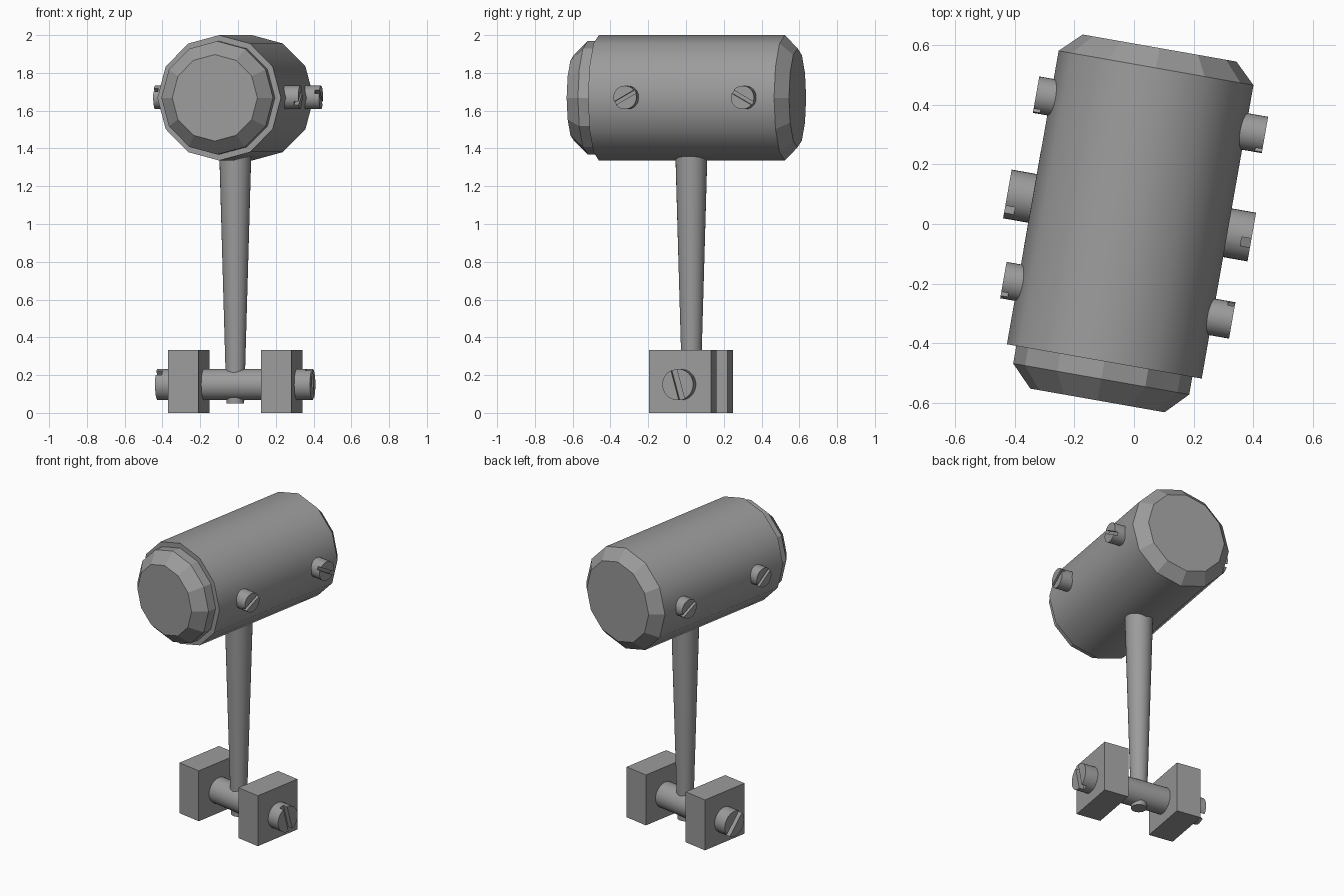
import bpy, bmesh
from math import radians, sin, cos, pi
from mathutils import Matrix

if "Cube" in bpy.data.objects:
    bpy.data.objects.remove(bpy.data.objects["Cube"])

# Whole model is turned slightly
TURN = Matrix.Translation((0.003, 0, 0)) @ Matrix.Rotation(radians(-10), 4, 'Z')
CU, CV = -0.022, 0.025                         # local centre of handle and axle

GREY = bpy.data.materials.new("dark_grey")
GREY.diffuse_color = (0.33, 0.33, 0.33, 1)
GREY.use_nodes = True
GREY.node_tree.nodes["Principled BSDF"].inputs["Base Color"].default_value = GREY.diffuse_color


def add(name, bm, local=Matrix()):
    bmesh.ops.recalc_face_normals(bm, faces=bm.faces[:])
    me = bpy.data.meshes.new(name)
    bm.to_mesh(me)
    bm.free()
    me.transform(TURN @ local)
    me.materials.append(GREY)
    ob = bpy.data.objects.new(name, me)
    bpy.context.collection.objects.link(ob)
    return ob


def lathe(name, profile, sides, local, smooth=()):
    """Solid of (radius, height) rings round local z; listed bands are smooth."""
    bm = bmesh.new()
    rings = [[bm.verts.new((r * cos(2 * pi * i / sides), r * sin(2 * pi * i / sides), h))
              for i in range(sides)] for r, h in profile]
    for k in range(len(rings) - 1):
        a, b = rings[k], rings[k + 1]
        for i in range(sides):
            j = (i + 1) % sides
            bm.faces.new((a[i], a[j], b[j], b[i])).smooth = k in smooth
    bm.faces.new(rings[0])
    bm.faces.new(rings[-1])
    for e in bm.edges:
        e.smooth = len(e.link_faces) == 2 and all(f.smooth for f in e.link_faces)
    return add(name, bm, local)


def box(name, size, local):
    bm = bmesh.new()
    bmesh.ops.create_cube(bm, size=1, matrix=Matrix.Diagonal((*size, 1)))
    return add(name, bm, local)


def slotted_bolt(name, r, u0, u1, v, z, tilt0, tilt1, width, depth):
    """Bolt along local x with a screwdriver slot in each end."""
    turn = Matrix.Rotation(pi / 2, 4, 'Y')
    bolt = lathe(name, [(r, u0), (r, u1)], 32, Matrix.Translation((0, v, z)) @ turn, (0,))
    for u, tilt in ((u0, tilt0), (u1, tilt1)):
        cutter = box(name + "_slot_cutter", (2 * depth, width, 4 * r),
                     Matrix.Translation((u, v, z)) @ Matrix.Rotation(radians(tilt), 4, 'X'))
        cutter.hide_render = True
        mod = bolt.modifiers.new("slot", 'BOOLEAN')
        mod.operation, mod.solver, mod.object = 'DIFFERENCE', 'EXACT', cutter
        bpy.context.view_layer.objects.active = bolt
        bpy.ops.object.modifier_apply(modifier=mod.name)
        bpy.data.objects.remove(cutter)
    bpy.ops.object.select_all(action='DESELECT')
    bolt.select_set(True)
    bpy.ops.object.shade_smooth_by_angle(angle=radians(35))


# Twelve-sided hammer head with stepped striking face and bevelled back
lathe("hammer_head",
      [(0.229, -0.605), (0.30, -0.532), (0.30, -0.472), (0.332, -0.472), (0.332, 0.528), (0.262, 0.596)],
      12, Matrix.Translation((-0.021, 0, 1.668)) @ Matrix.Rotation(-pi / 2, 4, 'X'), (3,))

# Tapered handle
lathe("handle", [(0.047, 0.05), (0.087, 1.45)], 32, Matrix.Translation((CU, CV, 0)), (0,))

# Square end blocks
for side, name in ((-1, "left_block"), (1, "right_block")):
    box(name, (0.163, 0.335, 0.333), Matrix.Translation((CU + 0.25 * side, 0.022, 0.1665)))

# Axle through the blocks, and the two cross bolts through the head
slotted_bolt("axle", 0.083, -0.439, 0.394, CV, 0.15, 40, 15, 0.032, 0.033)
slotted_bolt("front_head_bolt", 0.062, -0.402, 0.378, -0.262, 1.67, 50, -60, 0.02, 0.024)
slotted_bolt("back_head_bolt", 0.062, -0.402, 0.378, 0.37, 1.67, 60, 60, 0.02, 0.024)
